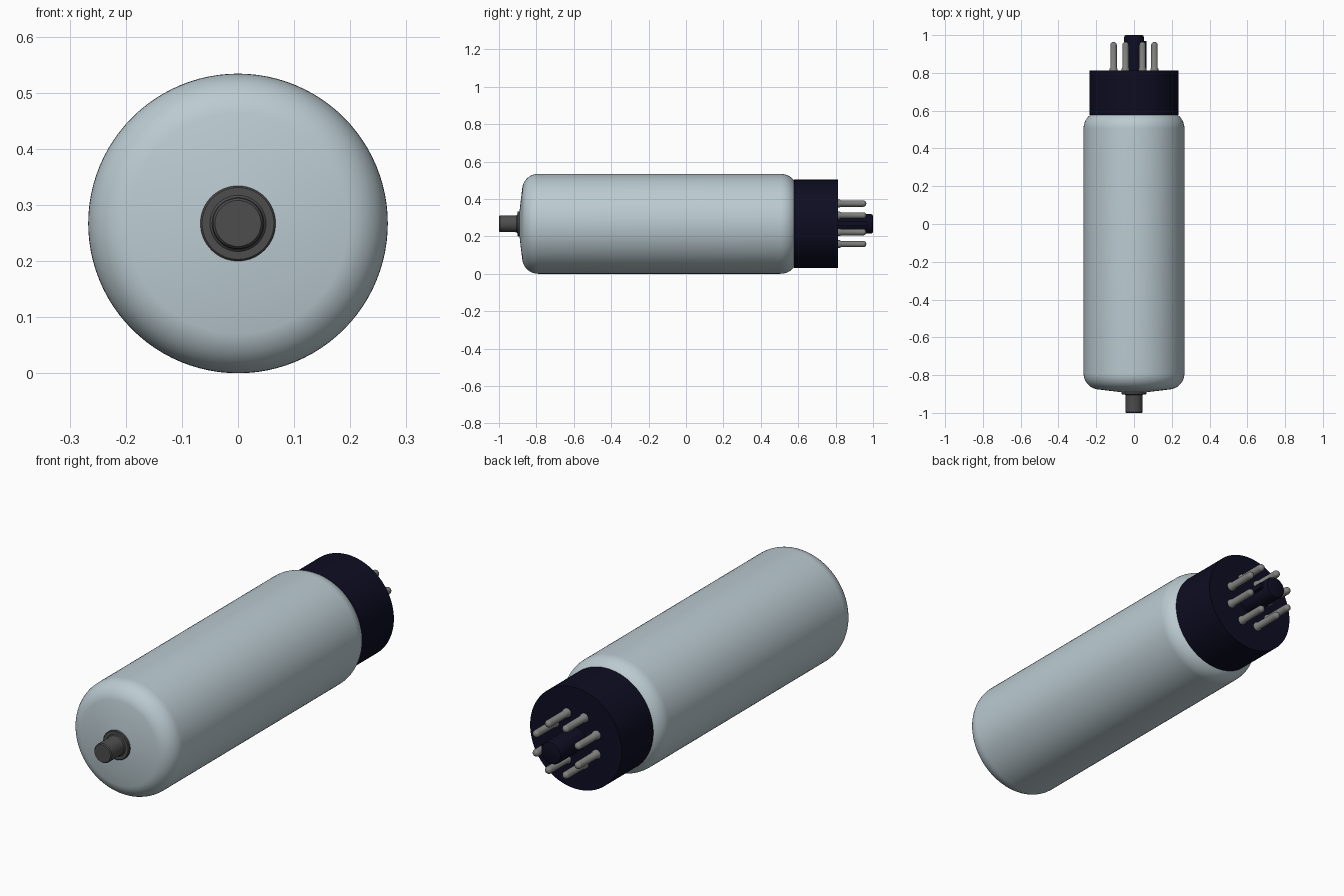
import bpy, bmesh, math
from mathutils import Vector

if "Cube" in bpy.data.objects:
    bpy.data.objects.remove(bpy.data.objects["Cube"], do_unlink=True)

AXIS_Z = 0.267  # height of the tube's long axis


def material(name, rgb):
    m = bpy.data.materials.new(name)
    m.use_nodes = True
    m.diffuse_color = (*rgb, 1)
    m.node_tree.nodes["Principled BSDF"].inputs["Base Color"].default_value = (*rgb, 1)
    return m


glass = material("pale blue grey glass", (0.50, 0.60, 0.64))
navy = material("dark navy plastic", (0.004, 0.004, 0.016))
steel = material("grey pin metal", (0.22, 0.22, 0.21))
cap_grey = material("dark grey cap metal", (0.075, 0.075, 0.075))


def finish(name, bm, mat):
    """Turn a bmesh into a smooth-shaded object with sharp edges kept."""
    bmesh.ops.recalc_face_normals(bm, faces=bm.faces)
    mesh = bpy.data.meshes.new(name)
    bm.to_mesh(mesh)
    bm.free()
    mesh.materials.append(mat)
    ob = bpy.data.objects.new(name, mesh)
    bpy.context.collection.objects.link(ob)
    bpy.ops.object.select_all(action='DESELECT')
    ob.select_set(True)
    bpy.context.view_layer.objects.active = ob
    bpy.ops.object.shade_smooth_by_angle(angle=math.radians(35))
    return ob


def lathe(name, profile, mat, segments=64, x=0.0, z=AXIS_Z):
    """Spin (radius, y) points round an axis parallel to y."""
    bm = bmesh.new()
    verts = [bm.verts.new((r, y, 0)) for r, y in profile]
    edges = [bm.edges.new(pair) for pair in zip(verts, verts[1:])]
    bmesh.ops.spin(bm, geom=verts + edges, cent=(0, 0, 0), axis=(0, 1, 0),
                   angle=math.tau, steps=segments)
    bmesh.ops.remove_doubles(bm, verts=bm.verts, dist=1e-5)
    bmesh.ops.translate(bm, verts=bm.verts, vec=(x, 0, z))
    return finish(name, bm, mat)


def arc(r, y, rad_r, rad_y, start, end, steps=8):
    """Points on an elliptical arc; 0 degrees points outward, 90 toward +y."""
    angles = [math.radians(start + (end - start) * i / steps) for i in range(steps + 1)]
    return [(r + rad_r * math.cos(a), y + rad_y * math.sin(a)) for a in angles]


# Glass envelope: shallow domed front, rounded shoulders, narrowed neck
lathe("glass_bulb",
      [(0, -0.893), (0.07, -0.890), (0.13, -0.883)]
      + arc(0.182, -0.79, 0.085, 0.086, -80, 0, 10)
      + arc(0.192, 0.505, 0.075, 0.085, 0, 65, 10)
      + [(0.2, 0.585), (0, 0.585)], glass, 96)

# Front terminal: thin flange with a filleted stud
lathe("cap_flange", [(0, -0.88), (0.067, -0.88), (0.067, -0.899),
                     (0.064, -0.902), (0, -0.902)], cap_grey)
lathe("cap_stud", [(0, -0.89), (0.050, -0.902), (0.046, -0.906), (0.045, -0.912),
                   (0.045, -0.995), (0.041, -1.0), (0, -1.0)], cap_grey)

# Socket base
lathe("socket_base", [(0, 0.578), (0.236, 0.578), (0.236, 0.813), (0, 0.813)], navy, 96)

# Central locating post and its keying rib
lathe("locating_post", [(0, 0.80), (0.053, 0.80), (0.053, 0.988),
                        (0.049, 0.997), (0.042, 1.0), (0, 1.0)], navy, 48)
bm = bmesh.new()
bmesh.ops.create_cube(bm, size=1)
for v in bm.verts:
    v.co = Vector((0.0535 + v.co.x * 0.027, 0.885 + v.co.y * 0.17, AXIS_Z + v.co.z * 0.026))
finish("locating_rib", bm, navy)

# Ring of eight contact pins, each with a small collar and rounded tip
for i in range(8):
    a = math.radians(22.5 + 45 * i)
    lathe(f"contact_pin_{i + 1}",
          [(0, 0.805), (0.021, 0.805), (0.021, 0.822), (0.017, 0.828)]
          + arc(0, 0.948, 0.017, 0.016, 0, 90, 5),
          steel, 24, 0.117 * math.cos(a), AXIS_Z + 0.117 * math.sin(a))
